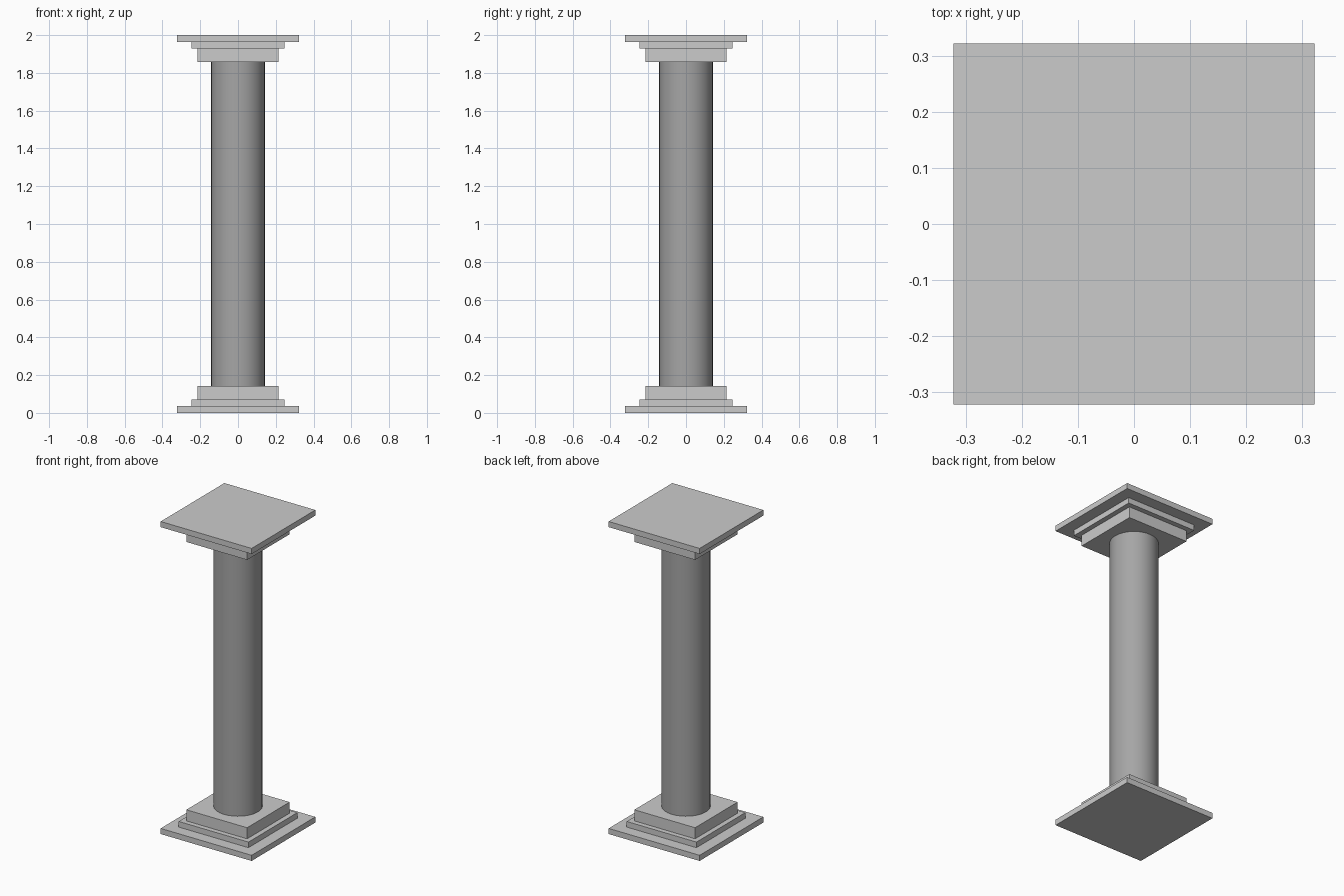
import bpy
import math

cube = bpy.data.objects.get("Cube")
if cube:
    bpy.data.objects.remove(cube, do_unlink=True)


def make_material(name, value):
    mat = bpy.data.materials.new(name)
    mat.use_nodes = True
    colour = (value, value, value, 1)
    mat.diffuse_color = colour
    mat.node_tree.nodes["Principled BSDF"].inputs["Base Color"].default_value = colour
    return mat


stone = make_material("light grey stone", 0.6)
shaft_stone = make_material("grey shaft stone", 0.38)


def add_slab(name, half_width, bottom, top):
    bpy.ops.mesh.primitive_cube_add(size=1, location=(0, 0, (bottom + top) / 2))
    slab = bpy.context.object
    slab.name = name
    slab.scale = (2 * half_width, 2 * half_width, top - bottom)
    bpy.ops.object.transform_apply(location=False, rotation=False, scale=True)
    slab.data.materials.append(stone)


# Stepped base and its mirrored capital: name, half width, bottom, top
HEIGHT = 2.0
steps = [
    ("outer_slab", 0.322, 0.0, 0.036),
    ("middle_slab", 0.247, 0.036, 0.072),
    ("inner_block", 0.215, 0.072, 0.143),
]
for name, half_width, bottom, top in steps:
    add_slab("base_" + name, half_width, bottom, top)
    add_slab("capital_" + name, half_width, HEIGHT - top, HEIGHT - bottom)

# Round shaft between the two inner blocks
shaft_bottom = steps[-1][3]
bpy.ops.mesh.primitive_cylinder_add(
    vertices=32, radius=0.142, depth=HEIGHT - 2 * shaft_bottom,
    location=(0, 0, HEIGHT / 2))
shaft = bpy.context.object
shaft.name = "shaft"
shaft.data.materials.append(shaft_stone)
bpy.ops.object.shade_smooth_by_angle(angle=math.radians(30))
